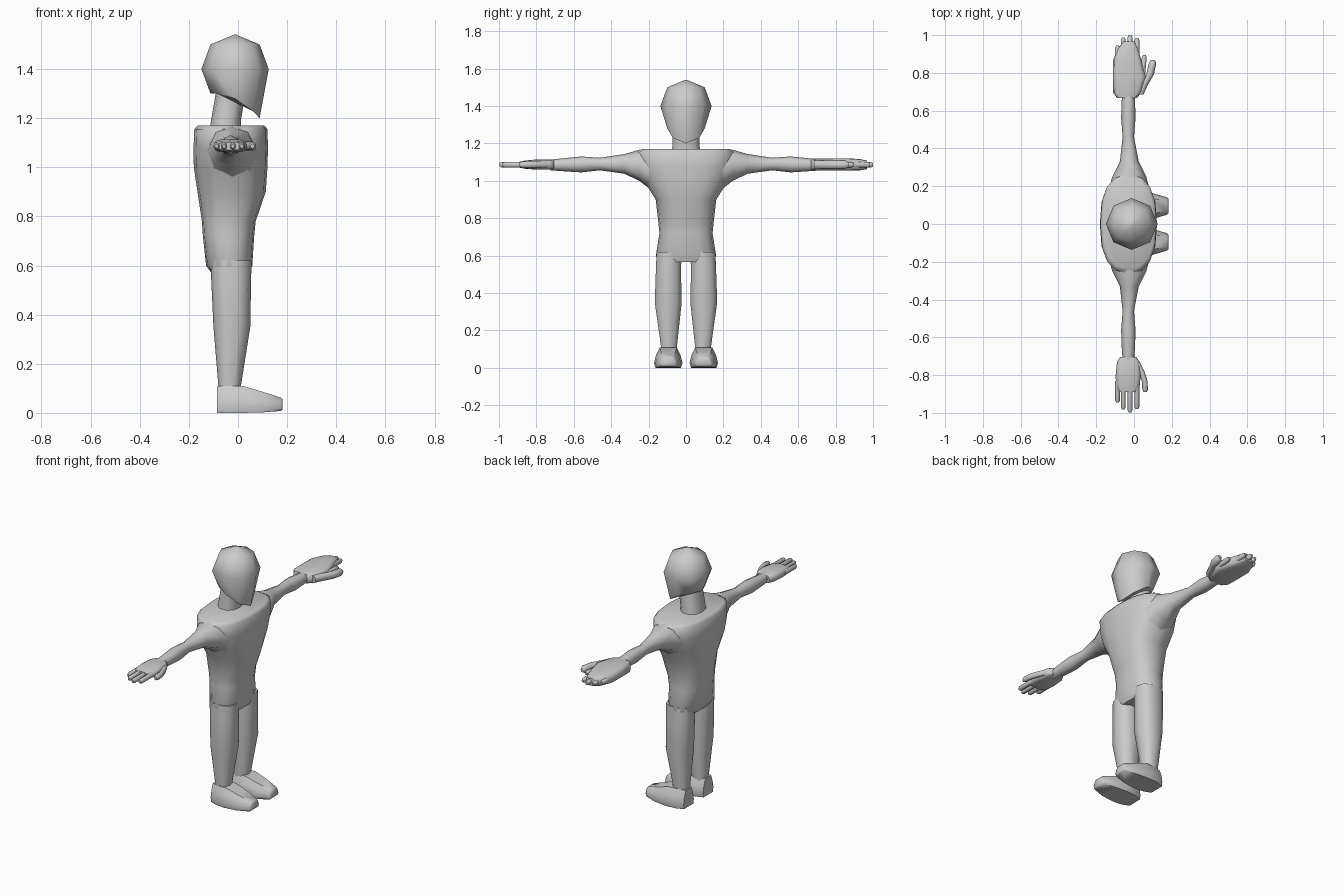
import bpy, bmesh
from math import cos, sin, pi, radians, copysign


def skin(name, rings, angle=60):
    """Join equal-length point rings into one closed, smoothed part."""
    bm = bmesh.new()
    vs = [[bm.verts.new(p) for p in r] for r in rings]
    n = len(rings[0])
    for a, b in zip(vs, vs[1:]):
        for i in range(n):
            j = (i + 1) % n
            bm.faces.new((a[i], a[j], b[j], b[i]))
    bm.faces.new(vs[0])
    bm.faces.new(vs[-1])
    bmesh.ops.recalc_face_normals(bm, faces=bm.faces)
    me = bpy.data.meshes.new(name)
    bm.to_mesh(me)
    bm.free()
    ob = bpy.data.objects.new(name, me)
    bpy.context.collection.objects.link(ob)
    bpy.ops.object.select_all(action='DESELECT')
    bpy.context.view_layer.objects.active = ob
    ob.select_set(True)
    bpy.ops.object.shade_smooth_by_angle(angle=radians(angle))
    return ob


def loft(name, axis, secs, n=8, power=2.0, side=1, angle=60):
    """Sections are (position, u min, u max, v min, v max) along an axis."""
    rings = []
    for t, u0, u1, v0, v1 in secs:
        ring = []
        for i in range(n):
            a = 2 * pi * i / n
            c, s = cos(a), sin(a)
            u = (u0 + u1) / 2 + (u1 - u0) / 2 * copysign(abs(c) ** (2 / power), c)
            v = (v0 + v1) / 2 + (v1 - v0) / 2 * copysign(abs(s) ** (2 / power), s)
            x, y, z = {'x': (t, u, v), 'y': (u, t, v), 'z': (u, v, t)}[axis]
            ring.append((x, y * side, z))
        rings.append(ring)
    return skin(name, rings, angle)


def finger(name, path, r, side):
    """Tapered digit along y; path holds (y, x)."""
    secs = []
    for k, (y, x) in enumerate(path):
        w = r * (0.55 if k == len(path) - 1 else 1)
        secs.append((y, x - w, x + w, 1.086 - w * 1.2, 1.086 + w * 1.2))
    loft(name, 'y', secs, 8, 2, side)


# Head: eight-sided, with a slanted jaw line
head = []
for z, r in ((1.54, 0.004), (1.50, 0.100), (1.40, 0.137), (None, 0.1)):
    ring = []
    for i in range(8):
        c, s = cos(i * pi / 4), sin(i * pi / 4)
        zz = 1.28 - 0.05 * c - 0.03 * c * c if z is None else z
        ring.append((-0.012 + r * c, r * s, zz))
    head.append(ring)
skin("head", head)

# Neck
loft("neck", 'z', [(1.15, -0.115, 0.012, -0.08, 0.08),
                   (1.19, -0.11, 0.012, -0.075, 0.075),
                   (1.33, -0.085, 0.035, -0.072, 0.072)], 10, 2.4)

# Torso, from hips to flat shoulders
torso = [(0.565, -0.105, 0.045, 0.145), (0.60, -0.13, 0.058, 0.161),
         (0.72, -0.143, 0.066, 0.142), (0.78, -0.147, 0.072, 0.148),
         (0.90, -0.165, 0.113, 0.162), (1.00, -0.18, 0.12, 0.225),
         (1.08, -0.181, 0.122, 0.255), (1.155, -0.178, 0.12, 0.262),
         (1.17, -0.163, 0.108, 0.235)]
loft("torso", 'z', [(z, a, b, -w, w) for z, a, b, w in torso], 16, 2.5)

for side, tag in ((1, "left"), (-1, "right")):
    # Arm
    loft(tag + "_arm", 'y', [(0.16, -0.14, 0.09, 0.93, 1.165),
                             (0.25, -0.115, 0.065, 1.0, 1.166),
                             (0.33, -0.075, 0.025, 1.038, 1.143),
                             (0.46, -0.06, 0.0, 1.056, 1.123),
                             (0.56, -0.068, 0.008, 1.045, 1.13),
                             (0.64, -0.066, 0.006, 1.05, 1.122),
                             (0.725, -0.06, 0.0, 1.056, 1.113)], 8, 2.1, side)
    # Leg
    loft(tag + "_leg", 'z', [(0.09, -0.08, 0.012, 0.047, 0.135),
                             (0.11, -0.08, 0.012, 0.047, 0.135),
                             (0.35, -0.1, 0.05, 0.02, 0.17),
                             (0.52, -0.108, 0.053, 0.024, 0.164),
                             (0.62, -0.112, 0.055, 0.02, 0.16)], 10, 2.4, side)
    # Foot: low wedge, wide at the sole and narrow at the ankle
    foot = []
    for x, w, z0, z1 in ((-0.085, 0.05, 0, 0.108), (-0.04, 0.07, 0, 0.11),
                         (0.02, 0.076, 0, 0.11), (0.10, 0.068, 0.002, 0.086),
                         (0.175, 0.046, 0.008, 0.062), (0.182, 0.038, 0.014, 0.055)):
        shape = ((0.9, 0), (1, 0.25), (0.85, 0.65), (0.58, 1))
        half = [(0.095 + w * a, z0 + (z1 - z0) * b) for a, b in shape]
        half += [(0.095 - w * a, z0 + (z1 - z0) * b) for a, b in shape[::-1]]
        foot.append([(x, y * side, z) for y, z in half])
    skin(tag + "_foot", foot, 50)

# Right hand: small palm, four fingers and a thumb
loft("right_palm", 'y', [(0.705, -0.075, 0.012, 1.062, 1.11),
                         (0.73, -0.09, 0.03, 1.06, 1.114),
                         (0.80, -0.097, 0.036, 1.06, 1.114),
                         (0.86, -0.096, 0.03, 1.064, 1.108),
                         (0.89, -0.08, 0.012, 1.07, 1.102)], 12, 3.5, -1)
for x, tip in ((-0.087, 0.945), (-0.057, 0.982), (-0.021, 0.997), (0.015, 0.98)):
    finger("right_finger", [(0.83, x), (tip - 0.012, x), (tip, x)], 0.013, -1)
finger("right_thumb", [(0.725, 0.012), (0.78, 0.04), (0.83, 0.056),
                       (0.875, 0.059), (0.89, 0.059)], 0.015, -1)

# Left hand: large flat mitt with fingertips and thumb showing
loft("left_mitt", 'y', [(0.668, -0.09, 0.015, 1.058, 1.116),
                        (0.695, -0.11, 0.04, 1.054, 1.12),
                        (0.78, -0.112, 0.064, 1.054, 1.12),
                        (0.87, -0.11, 0.038, 1.054, 1.12),
                        (0.93, -0.085, 0.02, 1.056, 1.116),
                        (0.967, -0.055, 0.002, 1.062, 1.108)], 12, 4)
for x, tip in ((-0.087, 0.945), (-0.057, 0.987), (-0.021, 1.0), (0.015, 0.985)):
    finger("left_finger", [(0.83, x), (tip - 0.012, x), (tip, x)], 0.013, 1)
finger("left_short_finger", [(0.78, 0.045), (0.88, 0.054), (0.895, 0.055)], 0.013, 1)
finger("left_thumb", [(0.685, 0.03), (0.74, 0.055), (0.79, 0.085),
                      (0.85, 0.098), (0.868, 0.1)], 0.02, 1)
